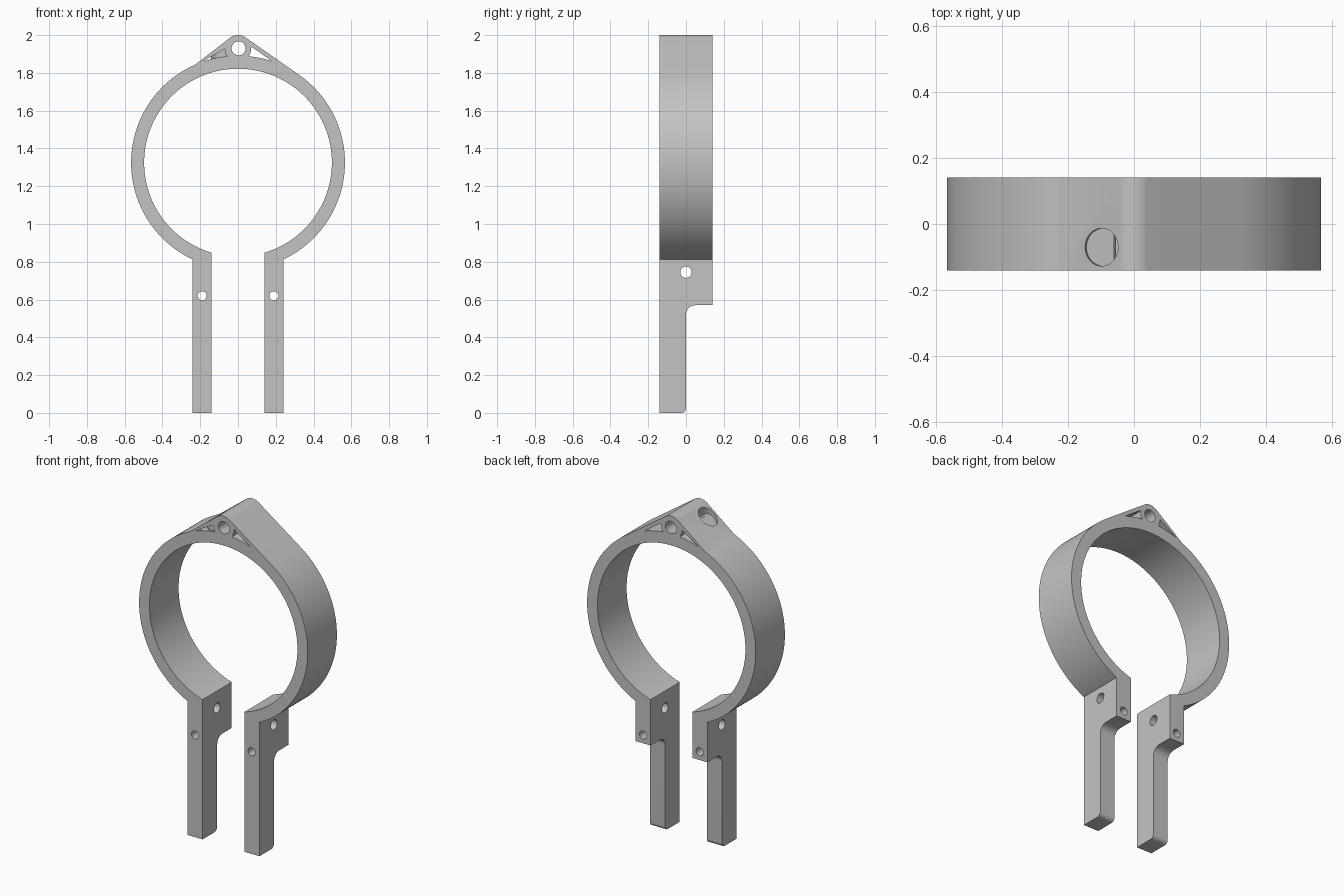
import bpy, bmesh, math
from mathutils import Vector, Matrix

cube = bpy.data.objects.get("Cube")
if cube:
    bpy.data.objects.remove(cube, do_unlink=True)

RING_Z, R_OUT, R_IN = 1.325, 0.566, 0.497
BOSS_Z, BOSS_R = 1.93, 0.07
HALF_DEPTH = 0.14
LEG_IN, LEG_OUT = 0.14, 0.242

grey = bpy.data.materials.new("plain_grey")
grey.use_nodes = True
colour = (0.55, 0.55, 0.55, 1)
grey.diffuse_color = colour
grey.node_tree.nodes["Principled BSDF"].inputs["Base Color"].default_value = colour


def arc(cx, cz, r, a0, a1, n):
    """Points on an arc, angles in degrees."""
    angles = [math.radians(a0 + (a1 - a0) * i / n) for i in range(n + 1)]
    return [(cx + r * math.cos(a), cz + r * math.sin(a)) for a in angles]


def finish(name, bm):
    """Turn a closed bmesh into an object with outward faces."""
    bm.normal_update()
    if bm.calc_volume(signed=True) < 0:
        bmesh.ops.reverse_faces(bm, faces=bm.faces[:])
    mesh = bpy.data.meshes.new(name)
    bm.to_mesh(mesh)
    bm.free()
    obj = bpy.data.objects.new(name, mesh)
    bpy.context.collection.objects.link(obj)
    mesh.materials.append(grey)
    return obj


def prism(name, points, half, axis="Y"):
    """Closed solid from a 2D outline, centred along X or Y."""
    bm = bmesh.new()
    ends = []
    for d in (-half, half):
        ends.append([bm.verts.new((u, d, v) if axis == "Y" else (d, u, v))
                     for u, v in points])
    near, far = ends
    bm.faces.new(near)
    bm.faces.new(far[::-1])
    for i in range(len(points)):
        bm.faces.new((near[i], near[i - 1], far[i - 1], far[i]))
    return finish(name, bm)


def rod(name, centre, direction, r, length):
    bm = bmesh.new()
    turn = Vector(direction).to_track_quat("Z", "Y").to_matrix().to_4x4()
    bmesh.ops.create_cone(bm, cap_ends=True, segments=48, radius1=r, radius2=r,
                          depth=length, matrix=Matrix.Translation(centre) @ turn)
    return finish(name, bm)


def bottom_angle(r, x):
    return math.degrees(math.asin(x / r))


def cut(obj, cutter):
    """Subtract a cutter, moving to the next solver if one returns nothing."""
    cutter.hide_render = True
    mod = obj.modifiers.new("cut", "BOOLEAN")
    mod.operation, mod.object = "DIFFERENCE", cutter
    for solver in ("EXACT", "MANIFOLD", "FLOAT"):
        mod.solver = solver
        graph = bpy.context.evaluated_depsgraph_get()
        result = bpy.data.meshes.new_from_object(obj.evaluated_get(graph))
        if result.polygons:
            break
    obj.modifiers.remove(mod)
    obj.data = result
    bpy.data.objects.remove(cutter, do_unlink=True)


# Clamp body: one outline of open ring, peaked crown and two legs
out_a, in_a = bottom_angle(R_OUT, LEG_OUT), bottom_angle(R_IN, LEG_IN)
outline = [(LEG_IN, 0), (LEG_OUT, 0)]
outline += arc(0, RING_Z, R_OUT, -90 + out_a, 55, 64)
outline += arc(0, BOSS_Z, BOSS_R, 55, 128, 16)
outline += arc(0, RING_Z, R_OUT, 113.5, 270 - out_a, 64)
outline += [(-LEG_OUT, 0), (-LEG_IN, 0)]
outline += arc(0, RING_Z, R_IN, 270 - in_a, -90 + in_a, 128)
clamp = prism("clamp_body", outline, HALF_DEPTH)

# Rear relief of the legs, with a fillet under the block and a rounded toe
relief = [(0.3, -0.1), (-0.025, -0.1)]
relief += arc(-0.025, 0.025, 0.025, -90, 0, 8)
relief += arc(0.05, 0.52, 0.05, 180, 90, 10)
relief += [(0.3, 0.57)]
cutters = [prism("leg_relief_cutter", relief, 0.5, "X")]

# Crown windows between boss, ring and sloping edges
for side, tip, top in ((-1, (-0.185, 1.861), (-0.06, 1.939)),
                       (1, (0.18, 1.862), (0.073, 1.937))):
    boss = arc(0, BOSS_Z, BOSS_R, 3, -36, 8)
    ring = arc(0, RING_Z, R_OUT, 84, 72.5, 8)
    pts = [top] + [(side * x, z) for x, z in boss + ring] + [tip]
    cutters.append(prism("crown_window_cutter", pts, 0.3))

# Through holes: crown pivot, leg pins and clamp bolt
cutters.append(rod("pivot_cutter", (0.003, 0, BOSS_Z), (0, 1, 0), 0.037, 1))
for side in (-1, 1):
    cutters.append(rod("pin_cutter", (side * 0.19, 0, 0.62), (0, 1, 0), 0.024, 1))
cutters.append(rod("bolt_cutter", (0, 0, 0.745), (1, 0, 0), 0.03, 1.2))

# Blind slanted hole in the crown slope
axis = Vector((-0.22, 0, 0.97)).normalized()
base = Vector((-0.082, -0.07, 1.872))
cutters.append(rod("slanted_hole_cutter", base + axis * 0.15, axis, 0.057, 0.3))

for cutter in cutters:
    cut(clamp, cutter)

# Smooth curved walls, keep edges crisp
bpy.ops.object.select_all(action="DESELECT")
bpy.context.view_layer.objects.active = clamp
clamp.select_set(True)
bpy.ops.object.shade_smooth_by_angle(angle=math.radians(25))
